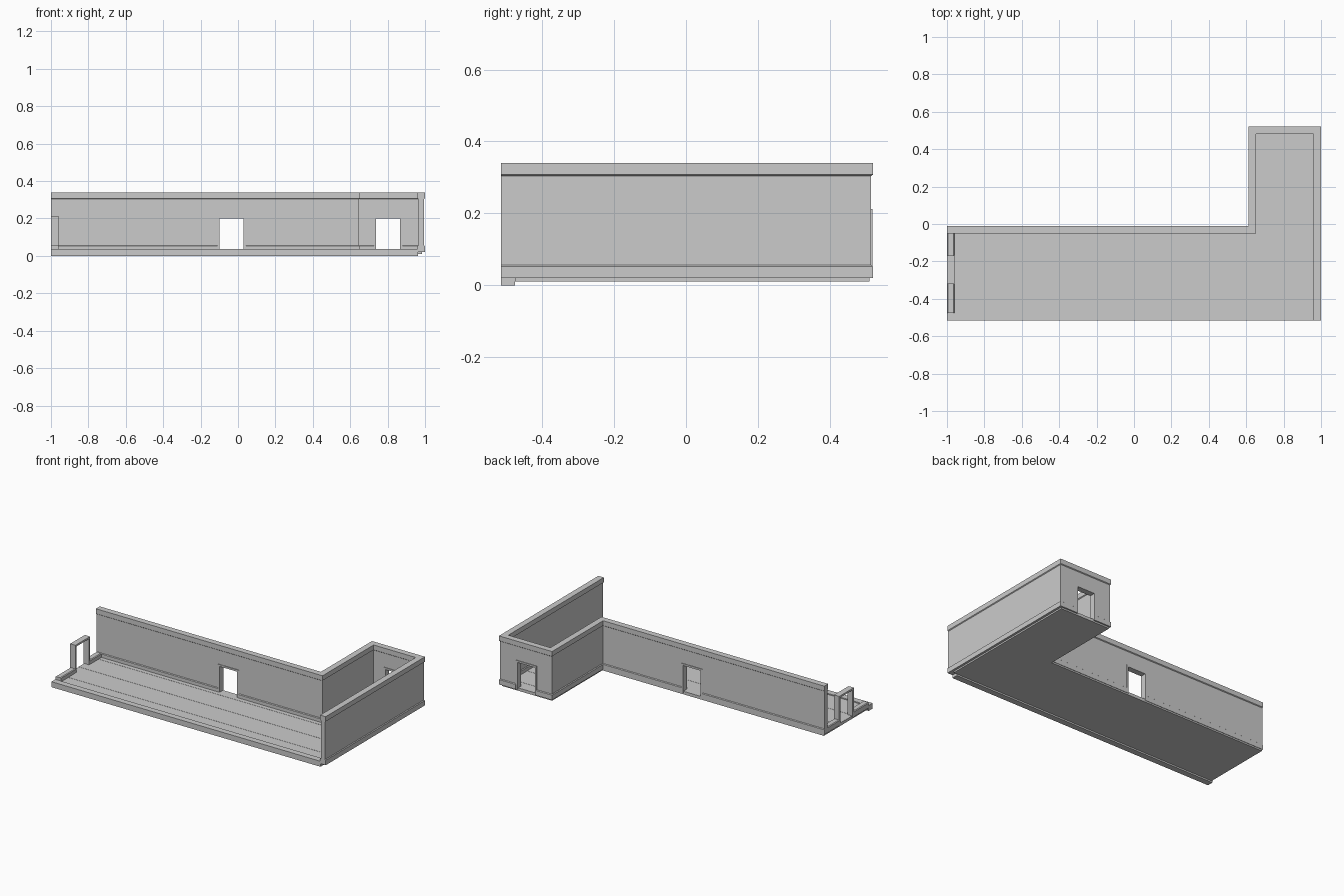
import bpy, bmesh
from mathutils import Vector

if "Cube" in bpy.data.objects:
    bpy.data.objects.remove(bpy.data.objects["Cube"])


def mesh_object(name, bm):
    bmesh.ops.recalc_face_normals(bm, faces=bm.faces)
    me = bpy.data.meshes.new(name)
    bm.to_mesh(me)
    bm.free()
    ob = bpy.data.objects.new(name, me)
    bpy.context.collection.objects.link(ob)
    return ob


def box(name, x, y, z):
    bm = bmesh.new()
    bmesh.ops.create_cube(bm, size=1)
    for v in bm.verts:
        v.co = [lo + (hi - lo) * (c + 0.5) for c, (lo, hi) in zip(v.co, (x, y, z))]
    return mesh_object(name, bm)


def sweep(name, path, profile):
    """Sweep a closed (offset, height) profile along a flat path with mitred corners."""
    pts = [Vector(p) for p in path]
    bm = bmesh.new()
    rings = []
    for i, p in enumerate(pts):
        dirs = []
        if i > 0:
            dirs.append((p - pts[i - 1]).normalized())
        if i < len(pts) - 1:
            dirs.append((pts[i + 1] - p).normalized())
        # right angles only: the sum of both normals is the mitre vector
        miter = sum((Vector((-d.y, d.x)) for d in dirs), Vector((0, 0)))
        rings.append([bm.verts.new((p.x + miter.x * o, p.y + miter.y * o, h)) for o, h in profile])
    n = len(profile)
    for a, b in zip(rings, rings[1:]):
        for k in range(n):
            bm.faces.new((a[k], a[(k + 1) % n], b[(k + 1) % n], b[k]))
    bm.faces.new(rings[0])
    bm.faces.new(rings[-1])
    return mesh_object(name, bm)


def door_frame(name, along, centre, depth, z0, z1):
    """Two jambs and a lintel as one closed arch, extruded through the wall."""
    w, t = 0.076, 0.012
    outline = [(-w, z0), (-w, z1), (w, z1), (w, z0),
               (w - t, z0), (w - t, z1 - t), (t - w, z1 - t), (t - w, z0)]
    bm = bmesh.new()
    place = (lambda u, d, z: (centre + u, d, z)) if along == 'x' else (lambda u, d, z: (d, centre + u, z))
    face = bm.faces.new([bm.verts.new(place(u, depth[0], z)) for u, z in outline])
    out = bmesh.ops.extrude_face_region(bm, geom=[face])
    move = Vector(place(0, depth[1], 0)) - Vector(place(0, depth[0], 0))
    bmesh.ops.translate(bm, vec=move, verts=[g for g in out['geom'] if isinstance(g, bmesh.types.BMVert)])
    return mesh_object(name, bm)


# Walls: panel with thicker, slightly chamfered base and cornice
half = [(0.020, 0.020), (0.020, 0.052), (0.015, 0.056),
        (0.015, 0.304), (0.020, 0.308), (0.020, 0.340)]
profile = half + [(-o, h) for o, h in reversed(half)]
walls = sweep("walls", [(0.98, -0.515), (0.98, 0.50), (0.633, 0.50), (0.633, -0.032), (-1, -0.032)], profile)

# Doorways through the long wall and the annex wall
for name, cx, cy in (("long_wall", -0.034, -0.032), ("annex", 0.803, 0.50)):
    cutter = box(name + "_cutter", (cx - 0.075, cx + 0.075), (cy - 0.05, cy + 0.05), (-0.05, 0.211))
    cutter.hide_render = True
    mod = walls.modifiers.new(name + "_doorway", 'BOOLEAN')
    mod.object = cutter
    mod.operation = 'DIFFERENCE'
    mod.solver = 'EXACT'
    bpy.context.view_layer.objects.active = walls
    bpy.ops.object.modifier_apply(modifier=mod.name)
    bpy.data.objects.remove(cutter)
    door_frame(name + "_door_frame", 'x', cx, (cy - 0.019, cy + 0.019), 0.02, 0.212)

# Open left side: freestanding door frame between low base trims
door_frame("left_door_frame", 'y', -0.245, (-0.999, -0.961), 0.02, 0.212)
base = half[:3] + [(-o, h) for o, h in reversed(half[:3])]
sweep("left_base_rear", [(-0.98, -0.052), (-0.98, -0.169)], base)
sweep("left_base_front", [(-0.98, -0.321), (-0.98, -0.475)], base)

# Front sill
box("front_sill", (-1, 0.962), (-0.515, -0.475), (0, 0.036))

# Floor planks running left to right, shorter in the annex
step, y = 0.0787, -0.475
for i in range(6):
    box("main_floor_plank", (-0.995, 0.985), (y, y + step), (0.01, 0.029 + 0.001 * (i % 2)))
    y += step
    if y + step > -0.012:
        break
box("main_floor_plank", (-0.995, 0.985), (y, -0.015), (0.01, 0.03))
step = 0.525 / 7
for i in range(7):
    y = -0.015 + i * step
    box("annex_floor_plank", (0.62, 0.985), (y, y + step), (0.01, 0.029 + 0.001 * (i % 2)))
